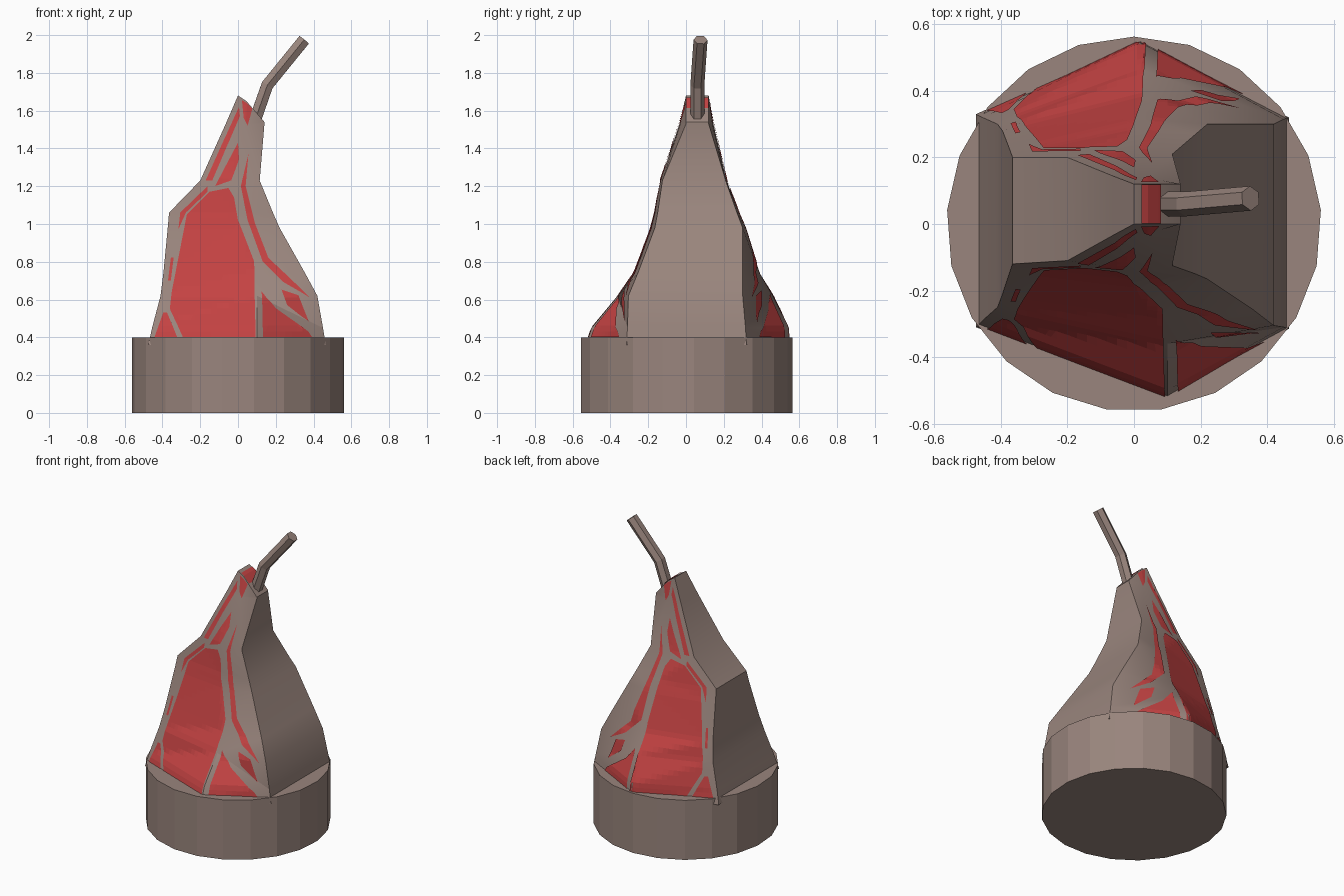
import bpy, bmesh, math
from mathutils import Vector
from mathutils.bvhtree import BVHTree

if "Cube" in bpy.data.objects:
    bpy.data.objects.remove(bpy.data.objects["Cube"])


def material(name, rgb):
    m = bpy.data.materials.new(name)
    m.diffuse_color = (*rgb, 1)
    m.use_nodes = True
    m.node_tree.nodes["Principled BSDF"].inputs["Base Color"].default_value = m.diffuse_color
    return m


BROWN = material("grey_brown", (0.32, 0.235, 0.205))
RED = material("red", (0.55, 0.055, 0.055))


def finish(name, bm, mat):
    me = bpy.data.meshes.new(name)
    bm.to_mesh(me)
    me.materials.append(mat)
    ob = bpy.data.objects.new(name, me)
    bpy.context.collection.objects.link(ob)
    return ob


# Round base drum
bm = bmesh.new()
bmesh.ops.create_cone(bm, cap_ends=True, segments=21, radius1=0.563, radius2=0.563, depth=0.4)
bmesh.ops.translate(bm, verts=bm.verts, vec=(0, 0, 0.2))
finish("base", bm, BROWN)
bm.free()

# Body: z, left (x, y-, y+), right (x, y-, y+), front peak (x, y), back peak (x, y)
LEVELS = [
    (0.36, (-.475, -.31, .33), (.465, -.315, .32), (.10, -.53), (.02, .55)),
    (0.45, (-.455, -.29, .32), (.45, -.31, .315), (.10, -.50), (.02, .545)),
    (0.62, (-.41, -.25, .30), (.42, -.305, .30), (.10, -.36), (.03, .46)),
    (0.74, (-.395, -.21, .28), (.355, -.255, .30), (.08, -.275), (.05, .39)),
    (0.98, (-.372, -.14, .22), (.22, -.165, .30), (.01, -.185), (.03, .315)),
    (1.06, (-.365, -.12, .20), (.185, -.15, .27), (0, -.165), (0, .28)),
    (1.23, (-.20, -.11, .20), (.115, -.125, .21), (-.03, -.135), (-.03, .215)),
    (1.53, (-.065, -.035, .145), (.14, 0, .12), (.04, -.03), (.04, .14)),
]
bm = bmesh.new()
rings = []
for z, l, r, f, b in LEVELS:
    pts = [(l[0], l[1]), f, (r[0], r[1]), (r[0], r[2]), b, (l[0], l[2])]
    rings.append([bm.verts.new((x, y, z)) for x, y in pts])
tip = [(0, 0, 1.68), (.045, 0, 1.65), (.14, 0, 1.54), (.14, .12, 1.54), (.045, .12, 1.65), (0, .12, 1.68)]
rings.append([bm.verts.new(p) for p in tip])
for a, b in zip(rings, rings[1:]):
    for i in range(6):
        j = (i + 1) % 6
        bm.faces.new((a[i], a[j], b[j], b[i]))
t = rings[-1]
bm.faces.new((t[0], t[1], t[4], t[5]))
bm.faces.new((t[1], t[2], t[3], t[4]))
bm.faces.new(rings[0][::-1])
bmesh.ops.triangulate(bm, faces=[f for f in bm.faces if len(f.verts) == 4])
bmesh.ops.recalc_face_normals(bm, faces=bm.faces)
tree = BVHTree.FromBMesh(bm)
body = finish("body", bm, BROWN)
bm.free()
bpy.context.view_layer.objects.active = body
body.select_set(True)
bpy.ops.object.shade_smooth_by_angle(angle=math.radians(32))
body.select_set(False)


# Thin red panels laid on the body along a projection direction
def panels(name, polys, place, ray):
    bm = bmesh.new()
    for poly in polys:
        bm.faces.new([bm.verts.new(place(u, v)) for u, v in poly])
    bmesh.ops.triangulate(bm, faces=bm.faces)
    for axis, lo, hi in ((0, -.5, .5), (2, .4, 1.7)):
        for k in range(int((hi - lo) / 0.03) + 1):
            co, no = Vector(), Vector()
            co[axis] = lo + k * 0.03
            no[axis] = 1
            bmesh.ops.bisect_plane(bm, geom=bm.verts[:] + bm.edges[:] + bm.faces[:],
                                   plane_co=co, plane_no=no, dist=1e-5)
    d = Vector(ray)
    for v in bm.verts:
        hit, n, _, _ = tree.ray_cast(v.co, d)
        if hit is None:
            hit, n, _, _ = tree.find_nearest(v.co - d * v.co.dot(d))
        v.co = hit + n * 0.005
    bm.normal_update()
    for f in bm.faces:
        if f.normal.dot(d) > 0:
            f.normal_flip()
    finish(name, bm, RED)
    bm.free()


SIDE = [
    # large central panel
    [(-.29, .4), (-.36, .55), (-.35, .64), (-.27, 1.05), (-.15, 1.17), (-.05, 1.19),
     (-.02, 1.14), (0, 1.02), (.085, .8), (.095, .4)],
    # lower corners
    [(-.44, .4), (-.395, .53), (-.375, .53), (-.32, .4)],
    [(.13, .4), (.125, .64), (.2, .55), (.37, .43), (.39, .4)],
    [(.23, .65), (.32, .62), (.375, .48), (.26, .57)],
    # slender strips on the right and upper neck
    [(.055, 1.37), (.015, 1.2), (.05, 1.02), (.13, .8), (.24, .69), (.38, .61), (.16, .82), (.09, 1), (.04, 1.2)],
    [(0, 1.43), (.005, 1.34), (-.035, 1.23), (-.12, 1.2)],
    # slender strips on the left shoulder and neck
    [(-.315, .97), (-.305, 1.06), (-.16, 1.2), (-.16, 1.17), (-.275, 1.06)],
    [(-.17, 1.23), (.005, 1.62), (.01, 1.57), (-.135, 1.23)],
    [(.02, 1.655), (.045, 1.64), (.075, 1.61), (.05, 1.52), (.03, 1.56)],
    [(-.37, .7), (-.355, .82), (-.34, .82), (-.355, .7)],
]
panels("front_panels", SIDE, lambda x, z: (x, -2, z), (0, 1, 0))
back = [[(x - .06 if x > 0 and z < .9 else x, z) for x, z in p] for p in SIDE]
panels("back_panels", back, lambda x, z: (x, 2, z), (0, -1, 0))
panels("tip_panel", [[(.02, 0.001), (.078, 0.001), (.078, .119), (.02, .119)]],
       lambda x, y: (x, y, 3), (0, 0, -1))

# Bent six-sided stem
path = [Vector(p) for p in ((.09, .06, 1.55), (.155, .06, 1.735), (.35, .077, 1.975))]
dirs = [path[1] - path[0], path[2] - path[0], path[2] - path[1]]
bm = bmesh.new()
rings = []
for p, d in zip(path, dirs):
    d = d.normalized()
    side = Vector((0, 1, 0))
    side = (side - d * side.dot(d)).normalized()
    up = d.cross(side)
    rings.append([bm.verts.new(p + 0.037 * (math.cos(a) * side + math.sin(a) * up))
                  for a in (i * math.pi / 3 for i in range(6))])
for a, b in zip(rings, rings[1:]):
    for i in range(6):
        j = (i + 1) % 6
        bm.faces.new((a[i], a[j], b[j], b[i]))
bm.faces.new(rings[0])
bm.faces.new(rings[-1])
bmesh.ops.recalc_face_normals(bm, faces=bm.faces)
finish("stem", bm, BROWN)
bm.free()
